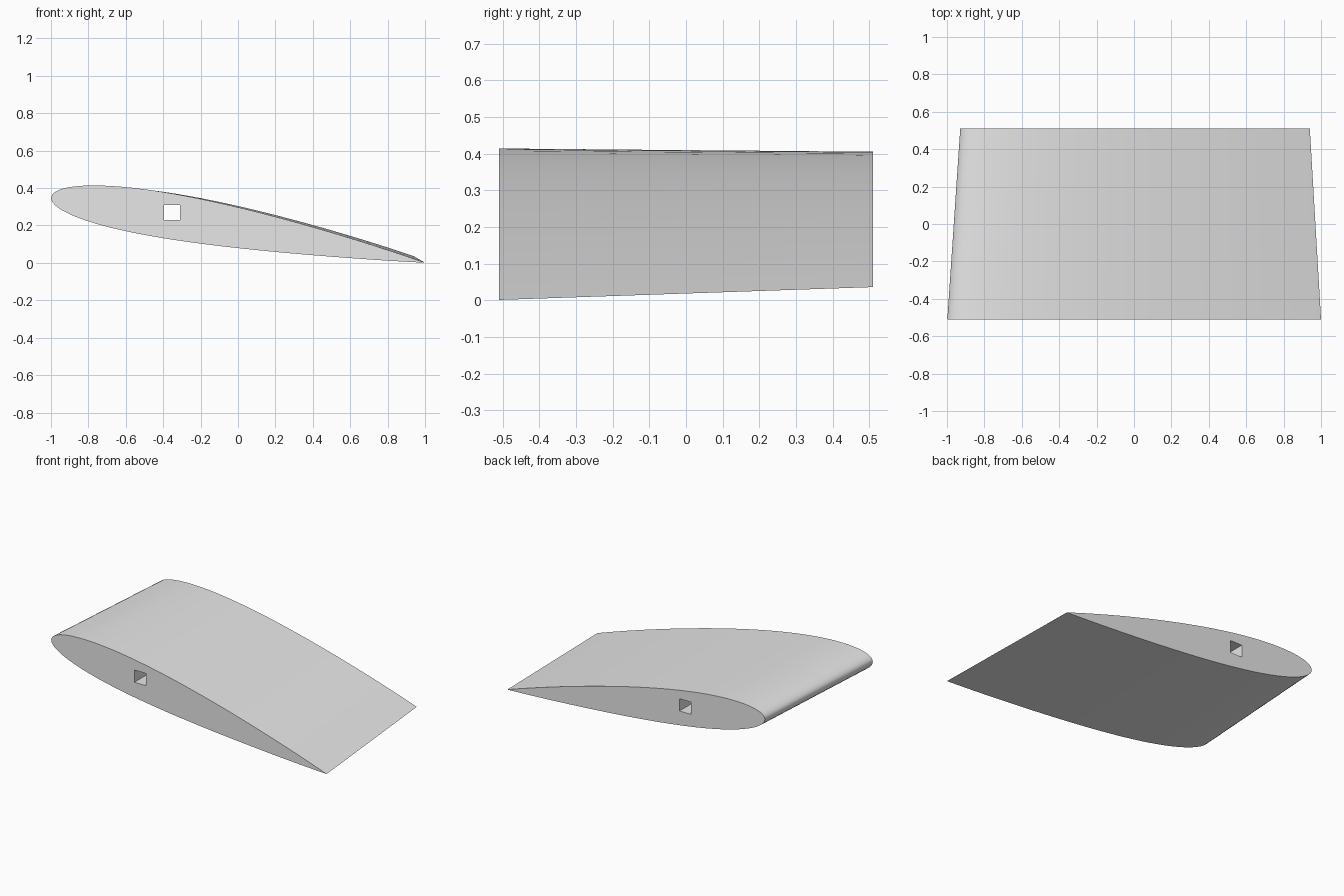
import bpy
import bmesh
import math
from mathutils import Vector, Matrix

cube = bpy.data.objects.get("Cube")
if cube:
    bpy.data.objects.remove(cube)

grey = bpy.data.materials.new("light_grey")
grey.use_nodes = True
grey.diffuse_color = (0.8, 0.8, 0.8, 1)
grey.node_tree.nodes["Principled BSDF"].inputs["Base Color"].default_value = (0.8, 0.8, 0.8, 1)

HALF_SPAN = 0.51
STEPS = 40
THICKNESS = 0.12
CAMBER = 0.005


def surface(t, side):
    """Point on a unit-chord aerofoil; side is +1 for upper, -1 for lower."""
    half = 5 * THICKNESS * (0.2969 * math.sqrt(t) - 0.126 * t - 0.3516 * t**2
                            + 0.2843 * t**3 - 0.1036 * t**4)
    return Vector((t, 4 * CAMBER * t * (1 - t) + side * half))


def section(nose, tail):
    """Closed aerofoil outline between a nose and a tail point (x, z)."""
    along = Vector(tail) - Vector(nose)
    across = Vector((-along.y, along.x))
    # Cosine spacing packs points around the nose
    ts = [(1 - math.cos(math.pi * i / STEPS)) / 2 for i in range(STEPS + 1)]
    outline = [surface(t, 1) for t in reversed(ts)] + [surface(t, -1) for t in ts[1:-1]]
    return [Vector(nose) + along * p.x + across * p.y for p in outline]


def ring(bm, points, y):
    return [bm.verts.new((p.x, y, p.y)) for p in points]


def bridge(bm, a, b):
    for i in range(len(a)):
        j = (i + 1) % len(a)
        bm.faces.new((a[i], a[j], b[j], b[i]))


# Tapered, slightly twisted wing skin
bm = bmesh.new()
front = ring(bm, section((-0.998, 0.352), (1.0, 0.001)), -HALF_SPAN)
back = ring(bm, section((-0.929, 0.345), (0.94, 0.036)), HALF_SPAN)
bridge(bm, front, back)

# Square spar tunnel running the full span
corners = [Vector((x, z)) for x, z in
           ((-0.395, 0.23), (-0.31, 0.23), (-0.31, 0.31), (-0.395, 0.31))]
hole_front = ring(bm, corners, -HALF_SPAN)
hole_back = ring(bm, corners, HALF_SPAN)
bridge(bm, hole_front, hole_back)

# End caps with the tunnel opening left clear
bm.edges.ensure_lookup_table()
for outer, inner in ((front, hole_front), (back, hole_back)):
    loop = set(outer) | set(inner)
    edges = [e for e in bm.edges if e.verts[0] in loop and e.verts[1] in loop]
    bmesh.ops.triangle_fill(bm, use_beauty=True, use_dissolve=False, edges=edges)
bmesh.ops.recalc_face_normals(bm, faces=bm.faces)

mesh = bpy.data.meshes.new("wing_section")
bm.to_mesh(mesh)
bm.free()
mesh.materials.append(grey)
wing = bpy.data.objects.new("wing_section", mesh)
bpy.context.collection.objects.link(wing)

# Smooth skin, crisp caps and tunnel
bpy.ops.object.select_all(action='DESELECT')
wing.select_set(True)
bpy.context.view_layer.objects.active = wing
bpy.ops.object.shade_smooth_by_angle(angle=math.radians(30))
